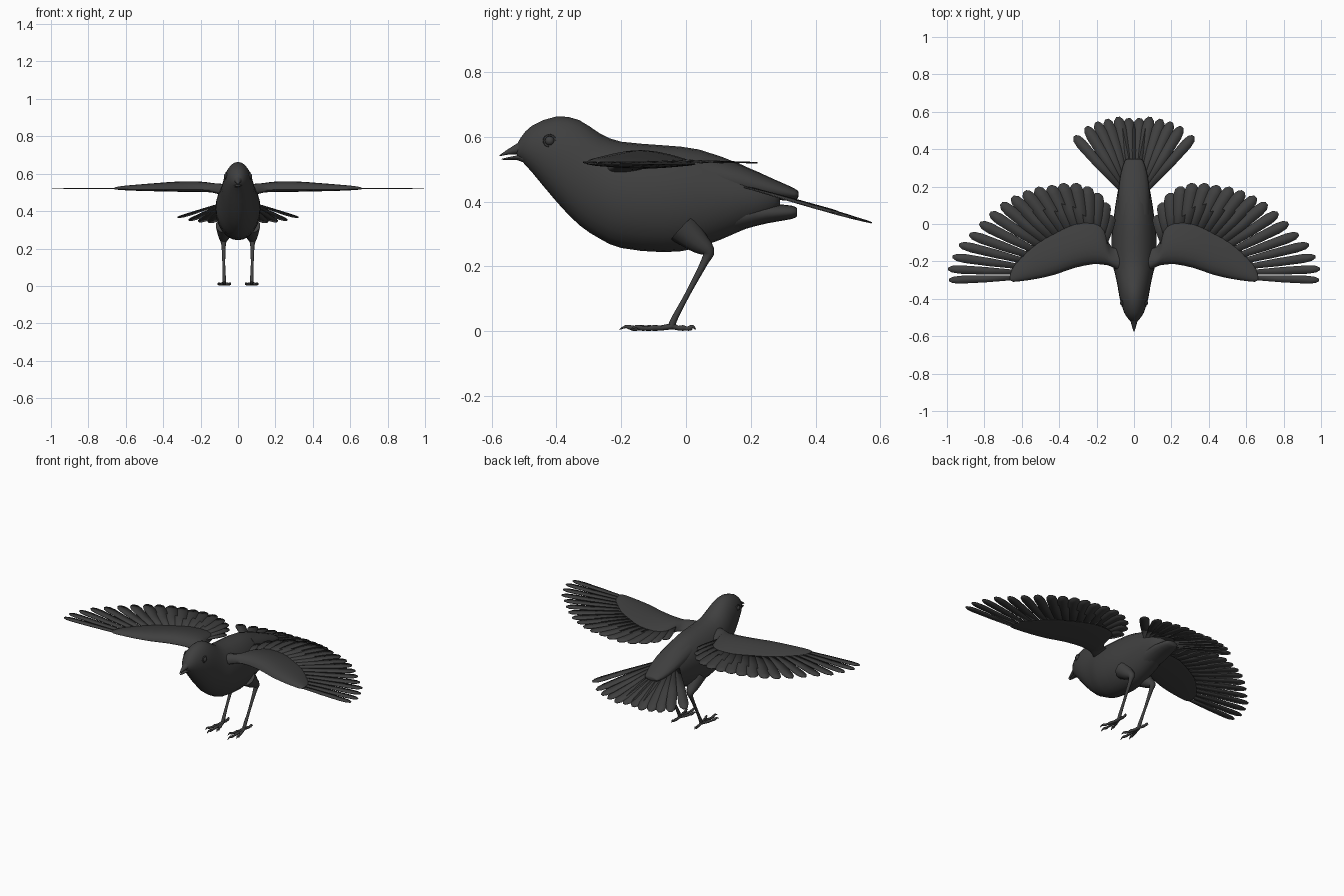
import bpy, bmesh, math
from mathutils import Vector

default_cube = bpy.data.objects.get("Cube")
if default_cube:
    bpy.data.objects.remove(default_cube, do_unlink=True)

charcoal = bpy.data.materials.new("charcoal")
charcoal.use_nodes = True
COLOUR = (0.05, 0.05, 0.05, 1)
charcoal.diffuse_color = COLOUR
charcoal.node_tree.nodes["Principled BSDF"].inputs["Base Color"].default_value = COLOUR


def finish(name, bm, mirror=False, thickness=0, angle=50):
    """Turn a bmesh into a shaded object, optionally mirrored left to right."""
    bmesh.ops.recalc_face_normals(bm, faces=bm.faces[:])
    mesh = bpy.data.meshes.new(name)
    bm.to_mesh(mesh)
    bm.free()
    mesh.materials.append(charcoal)
    obj = bpy.data.objects.new(name, mesh)
    bpy.context.collection.objects.link(obj)
    bpy.ops.object.select_all(action='DESELECT')
    obj.select_set(True)
    bpy.context.view_layer.objects.active = obj
    bpy.ops.object.shade_smooth_by_angle(angle=math.radians(angle))
    if thickness:
        solid = obj.modifiers.new("thickness", 'SOLIDIFY')
        solid.thickness = thickness
        solid.offset = 0
    if mirror:
        obj.modifiers.new("mirror", 'MIRROR').use_mirror_merge = False
    return obj


def spline(rows, steps):
    """Catmull-Rom interpolation through rows of equal length."""
    out = []
    for i in range(len(rows) - 1):
        a, b, c, d = (rows[max(i - 1, 0)], rows[i], rows[i + 1],
                      rows[min(i + 2, len(rows) - 1)])
        for s in range(steps):
            t = s / steps
            out.append([(2 * q + (r - p) * t + (2 * p - 5 * q + 4 * r - w) * t * t
                         + (3 * q - p - 3 * r + w) * t ** 3) / 2
                        for p, q, r, w in zip(a, b, c, d)])
    return out + [list(rows[-1])]


def loft(bm, rings):
    """Skin a list of closed rings and cap both ends."""
    loops = [[bm.verts.new(p) for p in ring] for ring in rings]
    n = len(loops[0])
    for a, b in zip(loops, loops[1:]):
        for i in range(n):
            bm.faces.new((a[i], a[(i + 1) % n], b[(i + 1) % n], b[i]))
    bm.faces.new(loops[0])
    bm.faces.new(loops[-1])


def circle(n):
    return [2 * math.pi * i / n for i in range(n)]


def body_loft(bm, stations, steps=2, sides=24):
    """Stations are (y, bottom, top, half width)."""
    loft(bm, [[(w * math.cos(a), y, (lo + hi) / 2 + (hi - lo) / 2 * math.sin(a))
               for a in circle(sides)] for y, lo, hi, w in spline(stations, steps)])


def tube(bm, path, sides=8, steps=2):
    """Path points are (x, y, z, radius)."""
    pts = spline(path, steps)
    rings = []
    for i, p in enumerate(pts):
        along = Vector(pts[min(i + 1, len(pts) - 1)][:3]) - Vector(pts[max(i - 1, 0)][:3])
        side = along.cross(Vector((1, 0.01, 0))).normalized()
        up = along.cross(side).normalized()
        rings.append([Vector(p[:3]) + p[3] * (side * math.cos(a) + up * math.sin(a))
                      for a in circle(sides)])
    loft(bm, rings)


def feather(bm, root, tip, width):
    """Flat blade with a narrow quill and a blunt pointed end."""
    root, tip = Vector(root), Vector(tip)
    along = tip - root
    across = Vector((along.y, -along.x, 0)).normalized() * width
    shape = ((0, .4), (.55, .9), (.85, 1), (.95, .8), (1, .3))
    left = [bm.verts.new(root + along * t + across * w) for t, w in shape]
    right = [bm.verts.new(root + along * t - across * w) for t, w in shape]
    for i in range(len(shape) - 1):
        bm.faces.new((left[i], left[i + 1], right[i + 1], right[i]))


# Head and body
bm = bmesh.new()
body_loft(bm, [(-.522, .54, .575, .014), (-.51, .528, .598, .028), (-.475, .49, .635, .052),
               (-.4, .4, .663, .076), (-.33, .328, .652, .088), (-.265, .285, .61, .102),
               (-.2, .257, .585, .117), (-.07, .244, .574, .12), (.04, .258, .561, .108),
               (.17, .31, .515, .088), (.25, .345, .475, .065), (.29, .375, .445, .035)])
finish("body", bm)

# Covert tufts above and below the tail
bm = bmesh.new()
body_loft(bm, [(.05, .42, .553, .085), (.17, .41, .514, .083), (.27, .405, .47, .07),
               (.335, .405, .441, .05), (.347, .415, .43, .035)], sides=16)
body_loft(bm, [(.05, .275, .4, .07), (.17, .312, .4, .07), (.25, .333, .395, .062),
               (.325, .346, .388, .045), (.343, .355, .38, .03)], sides=16)
finish("tail_coverts", bm)

# Beak halves, slightly open
bm = bmesh.new()
body_loft(bm, [(-.49, .545, .61, .032), (-.52, .546, .581, .019),
               (-.55, .545, .562, .01), (-.576, .54, .543, .002)], sides=12)
finish("upper_beak", bm)
bm = bmesh.new()
body_loft(bm, [(-.49, .515, .55, .028), (-.52, .528, .543, .016),
               (-.55, .528, .537, .009), (-.57, .53, .532, .002)], sides=12)
finish("lower_beak", bm)

# Eyes with a raised lid ring
bm = bmesh.new()
bmesh.ops.create_uvsphere(bm, u_segments=16, v_segments=10, radius=.015)
bmesh.ops.translate(bm, verts=bm.verts[:], vec=(.061, -.421, .588))
finish("eyes", bm, mirror=True)
bm = bmesh.new()
ring = [(.064, -.421 + .017 * math.cos(a), .588 + .017 * math.sin(a)) for a in circle(16)]
for p, q in zip(ring, ring[1:] + ring[:1]):
    tube(bm, [(*p, .004), (*q, .004)], sides=6, steps=1)
finish("eyelids", bm, mirror=True)

# Wing arm and coverts: stations are (x, leading y, trailing y, base z, thickness)
bm = bmesh.new()
arm = spline([(.05, -.27, -.1, .49, .06), (.1, -.24, -.13, .503, .05), (.135, -.222, -.1, .51, .045),
              (.16, -.218, .0, .513, .046), (.22, -.215, .03, .515, .05), (.32, -.235, .02, .516, .048),
              (.42, -.27, -.025, .516, .04), (.52, -.293, -.085, .516, .031),
              (.6, -.305, -.165, .517, .022), (.645, -.309, -.22, .518, .014),
              (.662, -.3, -.265, .519, .006)], 2)
rings = []
for x, lead, trail, z, thick in arm:
    ring = []
    for a in circle(20):
        chord = (1 - math.cos(a)) / 2
        height = math.sin(a) * thick * (1.2 - .8 * chord)
        ring.append((x, lead + (trail - lead) * chord, z + height * (1 if height > 0 else .3)))
    rings.append(ring)
loft(bm, rings)
finish("wing_coverts", bm, mirror=True)

# Flight feathers, from the wing tip in to the body
bm = bmesh.new()
tips = [(.99, -.3), (.995, -.24), (.97, -.175), (.935, -.11), (.88, -.055), (.825, .005),
        (.77, .06), (.71, .11), (.65, .145), (.585, .175), (.52, .195), (.45, .205),
        (.385, .217), (.315, .218), (.25, .2), (.195, .165), (.155, .115), (.13, .05)]
for i, (x, y) in enumerate(tips):
    t = i / (len(tips) - 1)
    root = (.56 - .4 * t ** 1.1, -.285 + .19 * math.sin(t * 2), .518 + .001 * i)
    feather(bm, root, (x, y, .522 - .016 * t + .0008 * i), .021 + .016 * min(1, t * 1.6))
finish("wing_feathers", bm, mirror=True, thickness=.004)

# Tail fan
bm = bmesh.new()
tail_tips = [(.03, .565), (.085, .572), (.145, .56), (.2, .545), (.255, .52), (.318, .47)]
for i, (x, y) in enumerate(tail_tips):
    feather(bm, (.01 + .011 * i, .18, .452 - .001 * i),
            (x, y, .335 + (.575 - y) * .33 - .001 * i), .034 - .001 * i)
finish("tail_feathers", bm, mirror=True, thickness=.004)

# Legs
bm = bmesh.new()
tube(bm, [(.068, -.01, .32, .052), (.073, .035, .277, .036), (.077, .068, .246, .021),
          (.077, .058, .215, .012), (.076, .005, .115, .008), (.074, -.035, .04, .01),
          (.074, -.045, .014, .011)], sides=10, steps=3)
finish("legs", bm, mirror=True)

# Toes with curved claws
bm = bmesh.new()
ankle = Vector((.074, -.042, .016))
for x, y in ((.072, -.205), (.038, -.155), (.108, -.17), (.08, .03)):
    end = Vector((x, y, .003))
    path = []
    for t, lift, radius in ((0, 0, .01), (.25, -.003, .007), (.45, 0, .009), (.6, 0, .006),
                            (.75, .003, .008), (.88, .01, .005), (1, .002, .0012)):
        p = ankle.lerp(end, t)
        path.append((p.x, p.y, max(p.z + lift, radius), radius))
    tube(bm, path)
finish("toes", bm, mirror=True)
